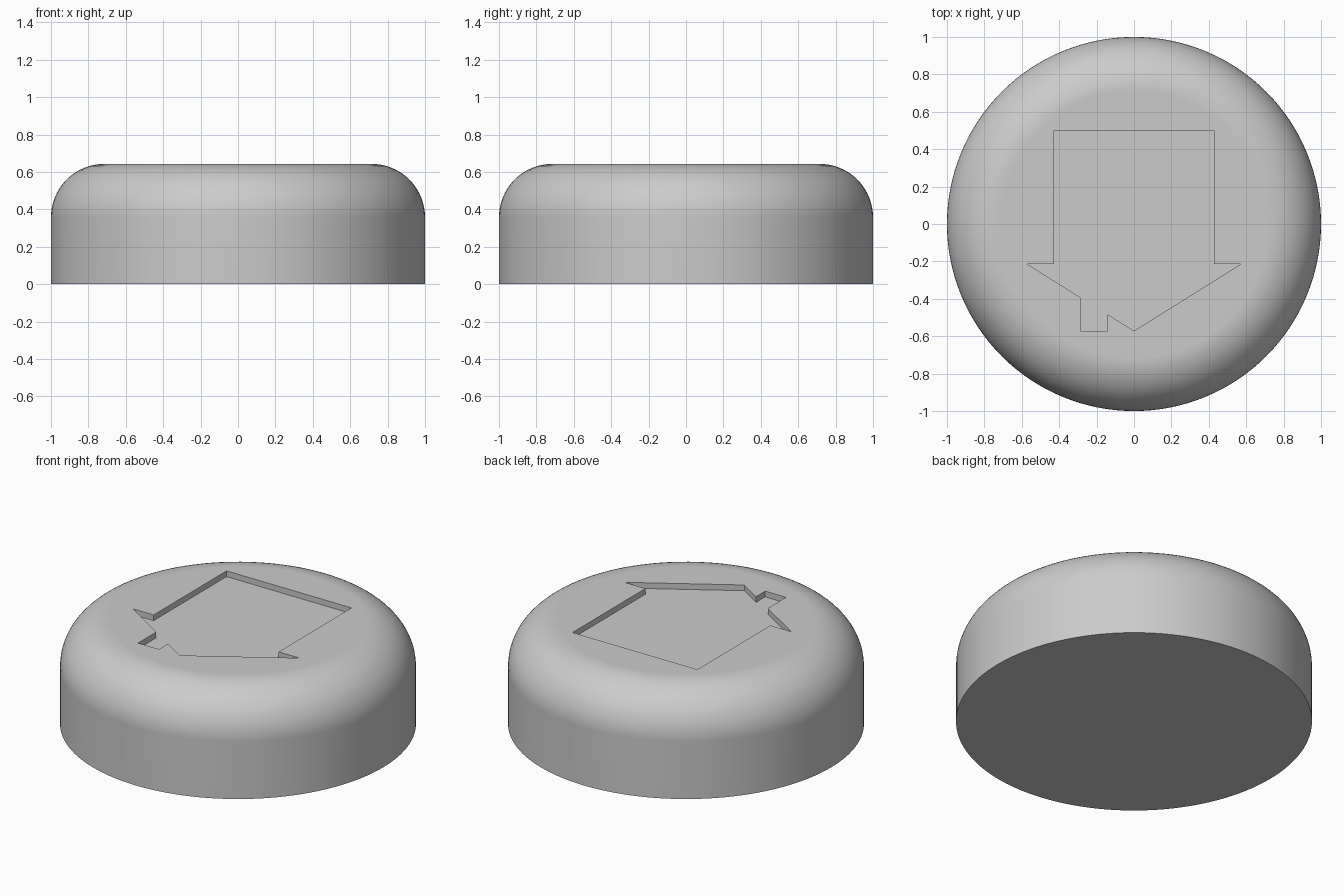
import bpy
import bmesh
from math import sin, cos, pi, radians

cube = bpy.data.objects.get("Cube")
if cube:
    bpy.data.objects.remove(cube, do_unlink=True)

U = 1 / 14            # design unit: the puck radius is 14 units
HEIGHT = 9 * U
FILLET = 4 * U
DEPTH = 0.5 * U
SEGMENTS = 128
STEPS = 16


def make_material(name, colour):
    mat = bpy.data.materials.new(name)
    mat.use_nodes = True
    mat.diffuse_color = colour
    mat.node_tree.nodes["Principled BSDF"].inputs["Base Color"].default_value = colour
    return mat


def make_object(name, bm):
    bmesh.ops.recalc_face_normals(bm, faces=bm.faces)
    mesh = bpy.data.meshes.new(name)
    bm.to_mesh(mesh)
    bm.free()
    obj = bpy.data.objects.new(name, mesh)
    bpy.context.collection.objects.link(obj)
    return obj


grey = make_material("plain grey", (0.6, 0.6, 0.6, 1))

# Round puck: straight wall, rounded shoulder, flat top and base
profile = [(1, 0)]
for i in range(STEPS + 1):
    a = pi / 2 * i / STEPS
    profile.append((1 - FILLET + FILLET * cos(a), HEIGHT - FILLET + FILLET * sin(a)))

bm = bmesh.new()
angles = [2 * pi * i / SEGMENTS for i in range(SEGMENTS)]
rings = [[bm.verts.new((r * cos(t), r * sin(t), z)) for t in angles] for r, z in profile]
for low, high in zip(rings, rings[1:]):
    for i in range(SEGMENTS):
        j = (i + 1) % SEGMENTS
        bm.faces.new((low[i], low[j], high[j], high[i]))
bm.faces.new(rings[0])
bm.faces.new(rings[-1])
puck = make_object("puck_body", bm)
puck.data.materials.append(grey)

# House outline with chimney, roof pointing to the front
house = [(-6, 7), (-6, -3), (-8, -3), (-4, -5.5), (-4, -8), (-2, -8),
         (-2, -6.75), (0, -8), (8, -3), (6, -3), (6, 7)]
bm = bmesh.new()
floor = bm.faces.new([bm.verts.new((x * U, y * U, HEIGHT - DEPTH)) for x, y in house])
walls = bmesh.ops.extrude_face_region(bm, geom=[floor])["geom"]
bmesh.ops.translate(bm, vec=(0, 0, DEPTH * 3),
                    verts=[v for v in walls if isinstance(v, bmesh.types.BMVert)])
cutter = make_object("house_cutter", bm)
cutter.data.materials.append(grey)

# Sink the house into the top
bpy.context.view_layer.objects.active = puck
puck.select_set(True)
recess = puck.modifiers.new("house_recess", 'BOOLEAN')
recess.operation = 'DIFFERENCE'
recess.solver = 'EXACT'
recess.object = cutter
bpy.ops.object.modifier_apply(modifier=recess.name)
bpy.data.objects.remove(cutter, do_unlink=True)

# Smooth shoulder, crisp recess and base edge
bpy.ops.object.shade_smooth_by_angle(angle=radians(30))
normals = puck.modifiers.new("flat_top_normals", 'WEIGHTED_NORMAL')
normals.keep_sharp = True
